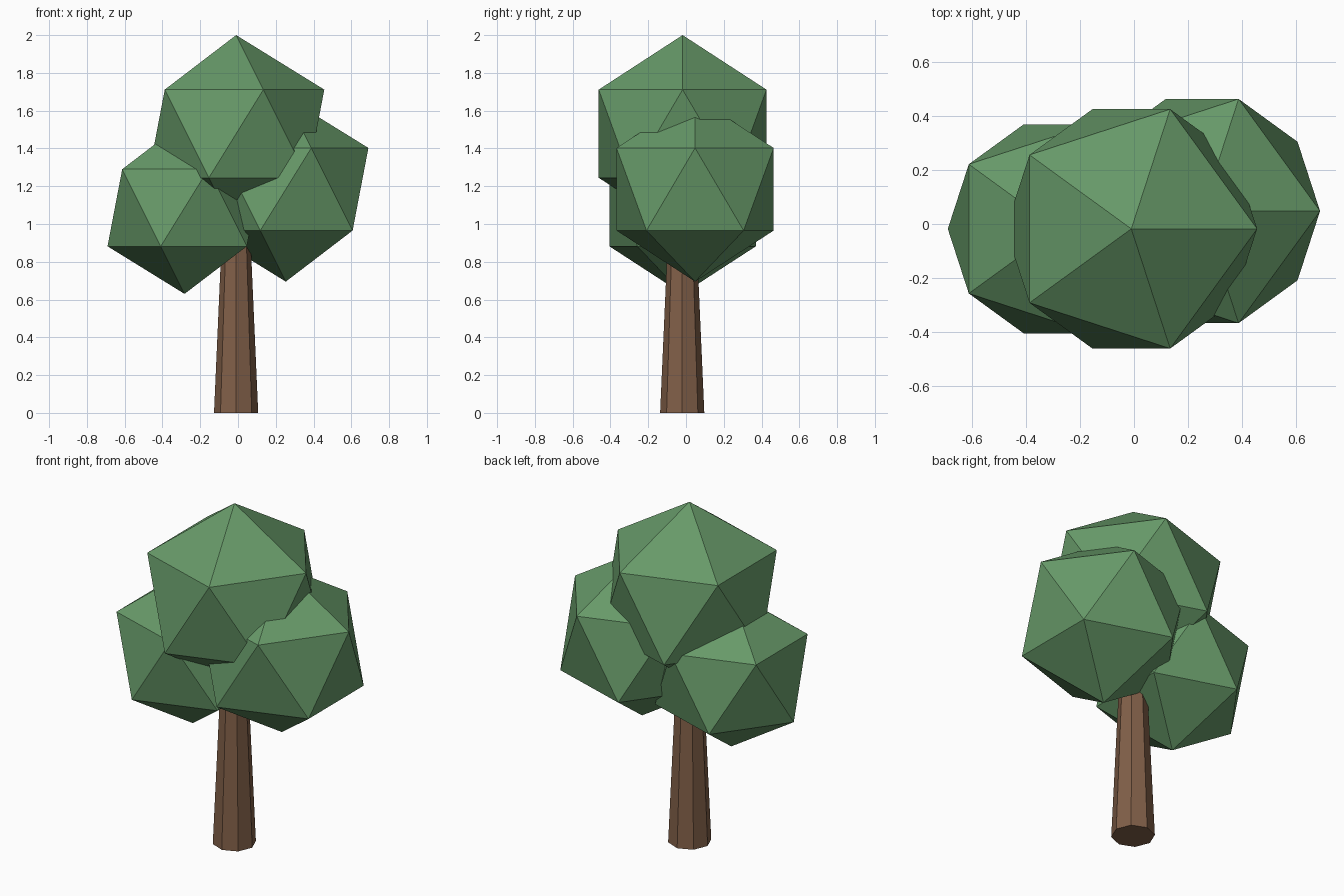
import bpy

if "Cube" in bpy.data.objects:
    bpy.data.objects.remove(bpy.data.objects["Cube"])


def material(name, color):
    mat = bpy.data.materials.new(name)
    mat.diffuse_color = color
    mat.use_nodes = True
    mat.node_tree.nodes["Principled BSDF"].inputs["Base Color"].default_value = mat.diffuse_color
    return mat


bark = material("bark", (0.22, 0.115, 0.065, 1))
leaf = material("leaf", (0.135, 0.32, 0.14, 1))

# Tapered eight-sided trunk, its top buried in the foliage
HEIGHT = 0.95
bpy.ops.mesh.primitive_cone_add(vertices=8, radius1=0.117, radius2=0.075,
                                depth=HEIGHT, location=(-0.01, -0.02, HEIGHT / 2))
trunk = bpy.context.object
trunk.name = "trunk"
trunk.data.materials.append(bark)

# Three overlapping icosahedral clumps of foliage
for name, radius, centre in (
    ("foliage_top", 0.522, (-0.01, -0.018, 1.478)),
    ("foliage_left", 0.456, (-0.283, -0.018, 1.086)),
    ("foliage_right", 0.489, (0.253, 0.048, 1.184)),
):
    bpy.ops.mesh.primitive_ico_sphere_add(subdivisions=1, radius=radius, location=centre)
    clump = bpy.context.object
    clump.name = name
    clump.data.materials.append(leaf)
